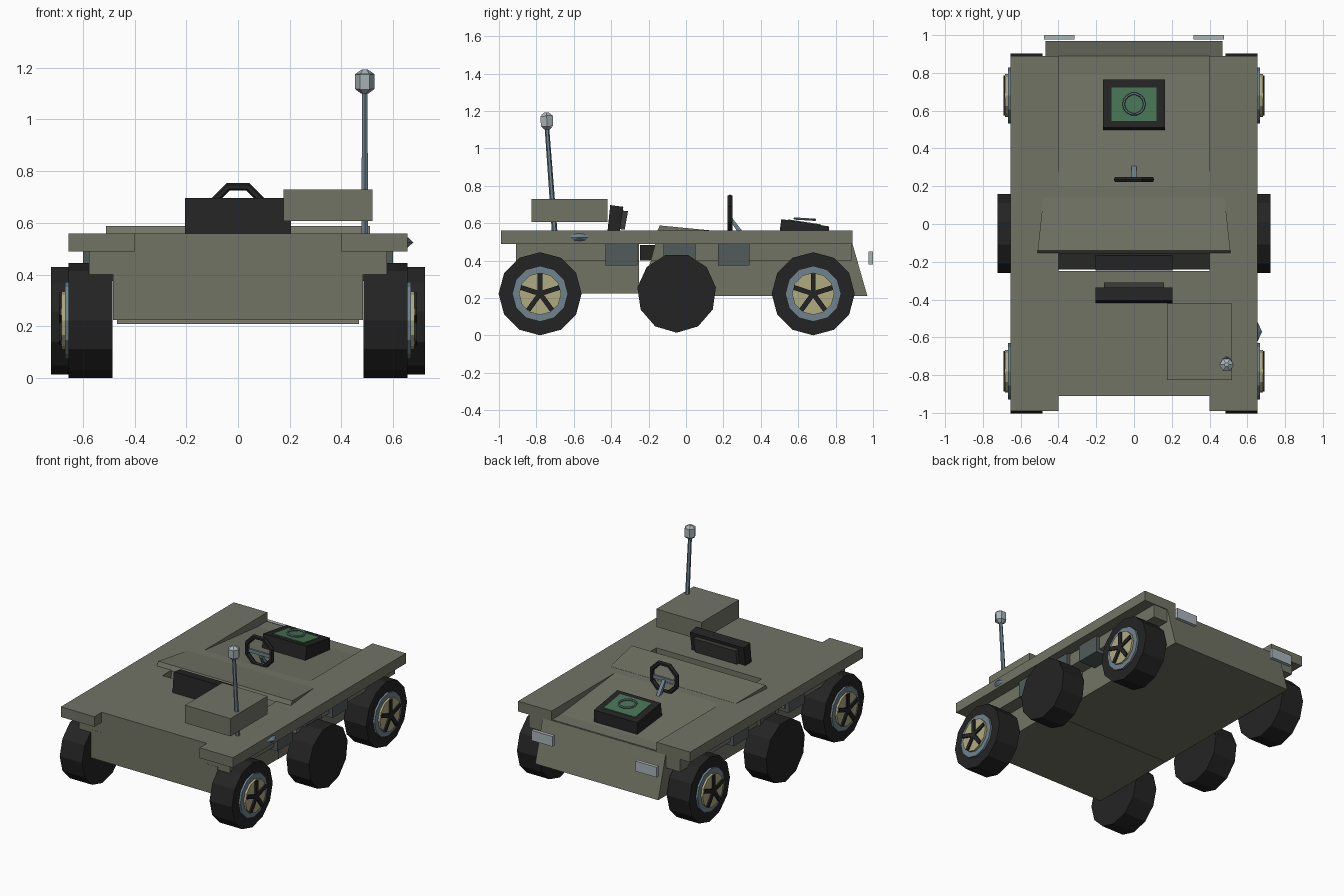
import bpy, bmesh, math
from mathutils import Vector, Matrix

if "Cube" in bpy.data.objects:
    bpy.data.objects.remove(bpy.data.objects["Cube"])


def material(name, r, g, b):
    m = bpy.data.materials.new(name)
    lin = [((c / 255 + 0.055) / 1.055) ** 2.4 for c in (r, g, b)]
    m.diffuse_color = (*lin, 1)
    m.use_nodes = True
    m.node_tree.nodes["Principled BSDF"].inputs["Base Color"].default_value = m.diffuse_color
    return m


OLIVE = material("olive paint", 114, 116, 101)
BLACK = material("black rubber", 36, 36, 36)
CHARCOAL = material("charcoal pad", 58, 59, 56)
SLATE = material("slate metal", 112, 132, 143)
DARK_SLATE = material("dark slate", 82, 91, 91)
YELLOW = material("pale yellow hub", 176, 170, 128)
GREEN = material("screen green", 70, 115, 82)
LAMP = material("lamp grey", 170, 180, 185)


def finish(name, bm, mat):
    bmesh.ops.recalc_face_normals(bm, faces=bm.faces)
    me = bpy.data.meshes.new(name)
    bm.to_mesh(me)
    bm.free()
    me.materials.append(mat)
    ob = bpy.data.objects.new(name, me)
    bpy.context.collection.objects.link(ob)
    return ob


def prism(name, pts, x0, x1, mat):
    """Extrude a (y, z) profile from x0 to x1."""
    bm = bmesh.new()
    f = bm.faces.new([bm.verts.new((x0, y, z)) for y, z in pts])
    ext = bmesh.ops.extrude_face_region(bm, geom=[f])["geom"]
    bmesh.ops.translate(bm, vec=(x1 - x0, 0, 0),
                        verts=[v for v in ext if isinstance(v, bmesh.types.BMVert)])
    return finish(name, bm, mat)


def box(name, x0, x1, y0, y1, z0, z1, mat):
    return prism(name, [(y0, z0), (y1, z0), (y1, z1), (y0, z1)], x0, x1, mat)


def rod(name, a, b, r0, r1, sides, mat, spin=0.0):
    """Cylinder or cone from a to b."""
    a, b = Vector(a), Vector(b)
    d = b - a
    bm = bmesh.new()
    bmesh.ops.create_cone(bm, cap_ends=True, segments=sides, radius1=r0, radius2=r1, depth=d.length,
                          matrix=Matrix.Translation((a + b) / 2) @ d.to_track_quat('Z', 'Y').to_matrix().to_4x4()
                          @ Matrix.Rotation(spin, 4, 'Z'))
    return finish(name, bm, mat)


def disc(name, x0, x1, y, z, r, sides, mat, start=math.pi / 2):
    """Wheel-like disc with its axle along x."""
    pts = [(y + r * math.cos(start + i * math.tau / sides),
            z + r * math.sin(start + i * math.tau / sides)) for i in range(sides)]
    return prism(name, pts, x0, x1, mat)


def ring(name, centre, r, tube, sides, mat, rot):
    bpy.ops.mesh.primitive_torus_add(major_segments=sides, minor_segments=6, major_radius=r,
                                     minor_radius=tube, location=centre, rotation=rot)
    ob = bpy.context.object
    ob.name = name
    ob.data.materials.append(mat)
    return ob


# Hull: rear and front halves with a V-shaped seat gap between them
def gap_y(z):
    return -0.24 + (z - 0.21) * 0.27


def nose_y(z):
    return 0.97 - (z - 0.21) * 0.285


box("rear_hull_core", -0.40, 0.40, -0.91, -0.25, 0.225, 0.56, OLIVE)
box("rear_hull_lower", -0.483, 0.483, -0.91, -0.25, 0.225, 0.42, OLIVE)
box("rear_hull_upper", -0.575, 0.575, -0.909, -0.25, 0.40, 0.50, OLIVE)
prism("front_hull_core", [(gap_y(.21), .21), (gap_y(.56), .56), (.20, .56), (.89, .49), (nose_y(.21), .21)],
      -0.40, 0.40, OLIVE)
prism("front_hull_lower", [(gap_y(.21), .21), (gap_y(.495), .495), (nose_y(.495), .495), (nose_y(.21), .21)],
      -0.468, 0.468, OLIVE)
prism("front_hull_upper", [(gap_y(.40), .40), (gap_y(.50), .50), (.885, .50), (.885, .40)],
      -0.575, 0.575, OLIVE)

# Wedge dash plate, narrower toward the hood
dash = prism("dash_plate", [(-.155, .555), (-.14, .588), (.14, .561), (.14, .555)], -0.51, 0.51, OLIVE)
for v in dash.data.vertices:
    if v.co.y > 0:
        v.co.x *= 0.94

# Side decks, bracket blocks, wheels, headlights on both sides
for side, s in (("left", -1), ("right", 1)):
    box(side + "_deck", s * 0.40, s * 0.655, -0.99, 0.89, 0.49, 0.56, OLIVE)
    for i, y in enumerate((-0.345, -0.035, 0.255)):
        box(f"{side}_bracket_{i}", s * 0.47, s * 0.60, y - 0.085, y + 0.085, 0.375, 0.492, DARK_SLATE)
    disc(side + "_middle_wheel", s * 0.55, s * 0.722, -0.05, 0.227, 0.212, 11, BLACK, -math.pi / 2)
    for place, y in (("rear", -0.78), ("front", 0.68)):
        z = 0.223
        n = f"{side}_{place}_"
        disc(n + "tyre", s * 0.485, s * 0.655, y, z, 0.222, 12, BLACK)
        disc(n + "rim", s * 0.65, s * 0.668, y, z, 0.149, 12, SLATE)
        disc(n + "hub", s * 0.66, s * 0.682, y, z, 0.113, 12, YELLOW)
        for k in range(5):
            a = math.pi / 2 + k * math.tau / 5
            u, w = Vector((math.cos(a), math.sin(a))), Vector((-math.sin(a), math.cos(a))) * 0.013
            c, t = Vector((y, z)), Vector((y, z)) + u * 0.108
            prism(f"{n}spoke_{k}", [c - w, t - w, t + w, c + w], s * 0.67, s * 0.692, BLACK)
    box(side + "_headlight", s * 0.315, s * 0.477, 0.976, 1.0, 0.38, 0.45, LAMP)

# Seat: cushion in the gap, tilted backrest and pad
prism("seat_cushion", [(-.245, .40), (-.19, .40), (-.14, .485), (-.245, .485)], -0.205, 0.205, BLACK)
prism("seat_back", [(-.42, .555), (-.405, .697), (-.335, .688), (-.355, .555)], -0.205, 0.205, BLACK)
prism("seat_pad", [(-.36, .57), (-.345, .668), (-.31, .665), (-.328, .565)], -0.16, 0.16, CHARCOAL)

# Floating equipment box and antenna
box("equipment_box", 0.175, 0.52, -0.825, -0.42, 0.607, 0.73, OLIVE)
rod("antenna_mast", (0.49, -0.702, 0.55), (0.49, -0.745, 1.13), 0.015, 0.012, 6, SLATE)
rod("antenna_cap", (0.49, -0.743, 1.118), (0.49, -0.745, 1.175), 0.038, 0.038, 6, LAMP, math.pi / 6)
rod("antenna_cap_top", (0.49, -0.745, 1.175), (0.49, -0.745, 1.193), 0.038, 0.012, 6, LAMP, math.pi / 6)
rod("antenna_cap_base", (0.49, -0.743, 1.10), (0.49, -0.743, 1.118), 0.014, 0.038, 6, LAMP, math.pi / 6)

# Steering wheel with column and crossbar
wheel = ring("steering_wheel", (0, 0.235, 0.647), 0.1, 0.016, 8, BLACK, (math.pi / 2, 0, 0))
wheel.data.transform(Matrix.Rotation(math.pi / 8, 4, 'Z'))
prism("steering_column", [(.238, .64), (.245, .60), (.285, .54), (.315, .54)], -0.012, 0.012, SLATE)
box("steering_crossbar", -0.09, 0.09, 0.228, 0.242, 0.625, 0.648, SLATE)

# Display console: sloped case, screen plate and ring
prism("console", [(.495, .52), (.51, .622), (.765, .583), (.765, .50)], -0.165, 0.165, BLACK)
prism("screen", [(.545, .612), (.545, .621), (.722, .594), (.722, .586)], -0.12, 0.12, GREEN)
ring("screen_ring", (0, 0.635, 0.622), 0.055, 0.007, 14, SLATE, (-0.06, 0, 0))

# Pointed side marker on the right deck
marker = rod("side_marker", (0.65, -0.57, 0.525), (0.678, -0.57, 0.525), 0.06, 0.0, 8, SLATE)
for v in marker.data.vertices:
    v.co.z = 0.525 + (v.co.z - 0.525) * 0.42
